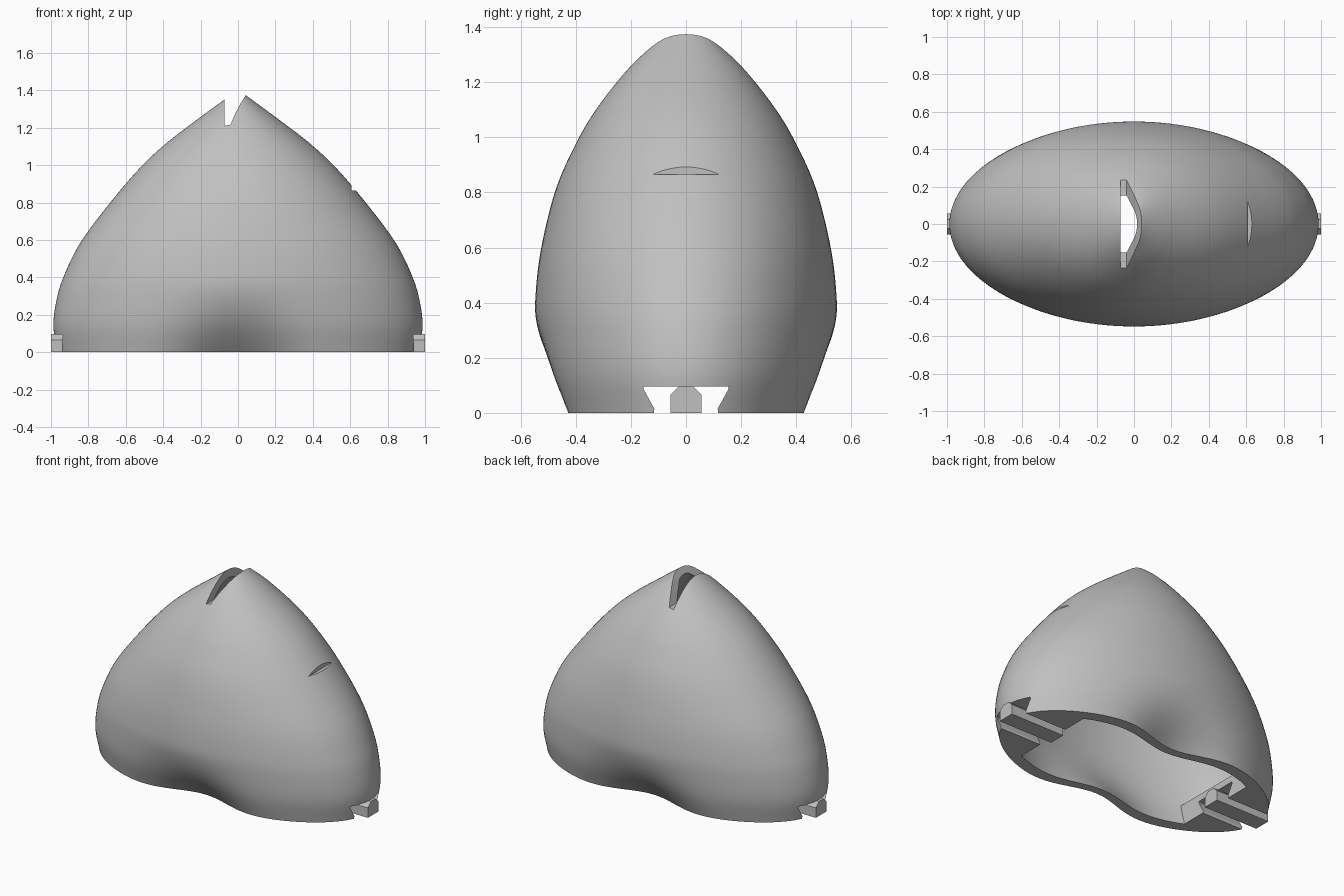
import bpy, bmesh, math
from mathutils import Vector

if "Cube" in bpy.data.objects:
    bpy.data.objects.remove(bpy.data.objects["Cube"])

grey = bpy.data.materials.new("plain grey")
grey.diffuse_color = (0.53, 0.53, 0.53, 1)
grey.use_nodes = True
grey.node_tree.nodes["Principled BSDF"].inputs["Base Color"].default_value = grey.diffuse_color

# Height, half length, half depth from base to tip
PROFILE = [Vector(p) for p in (
    (0, .965, .495), (.14, .987, .53), (.28, .970, .545), (.41, .93, .547),
    (.59, .84, .527), (.81, .675, .473), (.99, .52, .393), (1.12, .38, .313),
    (1.254, .205, .205), (1.342, .085, .11), (1.375, .04, .065), (1.395, .004, .008))]


def sections(steps=6):
    """Smoothly interpolated profile rows."""
    n = len(PROFILE)
    rows = []
    for i in range(n - 1):
        p1, p2 = PROFILE[i], PROFILE[i + 1]
        p0 = PROFILE[i - 1] if i else 2 * p1 - p2
        p3 = PROFILE[i + 2] if i + 2 < n else 2 * p2 - p1
        for k in range(steps):
            t = k / steps
            rows.append(0.5 * (2 * p1 + (p2 - p0) * t + (2 * p0 - 5 * p1 + 4 * p2 - p3) * t * t
                               + (3 * p1 - p0 - 3 * p2 + p3) * t ** 3))
    return rows + [PROFILE[-1]]


def finish(name, bm):
    bmesh.ops.recalc_face_normals(bm, faces=bm.faces)
    me = bpy.data.meshes.new(name)
    bm.to_mesh(me)
    bm.free()
    me.materials.append(grey)
    ob = bpy.data.objects.new(name, me)
    bpy.context.collection.objects.link(ob)
    return ob


def dome(name, inset=0.0, sides=128):
    """Stacked oval sections, pinched at the waist near the base."""
    rows = [r - Vector((0, inset, inset)) for r in sections()]
    rows = [r for r in rows if r.y > .003 and r.z > .003]
    if inset:
        rows.insert(0, rows[0] - Vector((.1, 0, 0)))
    bm = bmesh.new()
    rings = []
    for z, a, b in rows:
        pinch = .3 * max(0, 1 - max(z, 0) / .4) ** 2
        ring = []
        for k in range(sides):
            ang = math.tau * k / sides
            x = a * math.cos(ang)
            y = b * math.sin(ang) * (1 - pinch * math.exp(-(x / .3) ** 2))
            ring.append(bm.verts.new((x, y, z)))
        rings.append(ring)
    for r0, r1 in zip(rings, rings[1:]):
        for k in range(sides):
            j = (k + 1) % sides
            bm.faces.new((r0[k], r0[j], r1[j], r1[k]))
    bm.faces.new(rings[0])
    bm.faces.new(rings[-1])
    return finish(name, bm)


def prism(name, outline, axis, lo, hi):
    """Extrude an outline along x (outline is y,z) or y (outline is x,z)."""
    bm = bmesh.new()

    def ring(d):
        return [bm.verts.new((d, u, v) if axis == "x" else (u, d, v)) for u, v in outline]
    r0, r1 = ring(lo), ring(hi)
    bm.faces.new(r0)
    bm.faces.new(r1)
    for k in range(len(r0)):
        j = (k + 1) % len(r0)
        bm.faces.new((r0[k], r0[j], r1[j], r1[k]))
    return finish(name, bm)


def cut(target, cutter):
    mod = target.modifiers.new("cut", "BOOLEAN")
    mod.operation = "DIFFERENCE"
    mod.solver = "EXACT"
    mod.object = cutter
    bpy.context.view_layer.objects.active = target
    bpy.ops.object.modifier_apply(modifier=mod.name)
    bpy.data.objects.remove(cutter)


shell = dome("shell")

# Hollow inside, leaving a thick block at each end of the base
cavity = dome("cavity", .08)
for s in (-1, 1):
    cut(cavity, prism("end_block", [(-.7, -.3), (.7, -.3), (.7, .14), (-.7, .14)],
                      "x", s * .635, s * 1.2))
cut(shell, cavity)

# Slot across the tip
cut(shell, prism("tip_slot", [(-.072, 1.6), (-.072, 1.21), (-.04, 1.217), (-.015, 1.275),
                              (.015, 1.332), (.04, 1.372), (.16, 1.6)], "y", -.6, .6))

# Stepped notch on the right slope
cut(shell, prism("side_notch", [(.607, .865), (1.2, .865), (1.2, 1.3), (.607, 1.3)],
                 "y", -.4, .4))

# Dovetail channels through both ends, each with a chamfered rail hung inside
dovetail = [(-.12, -.05), (.12, -.05), (.115, .015), (.155, .088), (.152, .096),
            (-.152, .096), (-.155, .088), (-.115, .015)]
rail = [(-.056, 0), (.056, 0), (.056, .066), (.025, .097), (-.025, .097), (-.056, .066)]
for s, side in ((-1, "left"), (1, "right")):
    cut(shell, prism("channel", dovetail, "x", s * .5, s * 1.2))
    prism(side + "_rail", rail, "x", s * .6, s * 1.0)

# Smooth shell, crisp cut edges
bpy.ops.object.select_all(action="DESELECT")
shell.select_set(True)
bpy.context.view_layer.objects.active = shell
bpy.ops.object.shade_smooth_by_angle(angle=math.radians(30))
